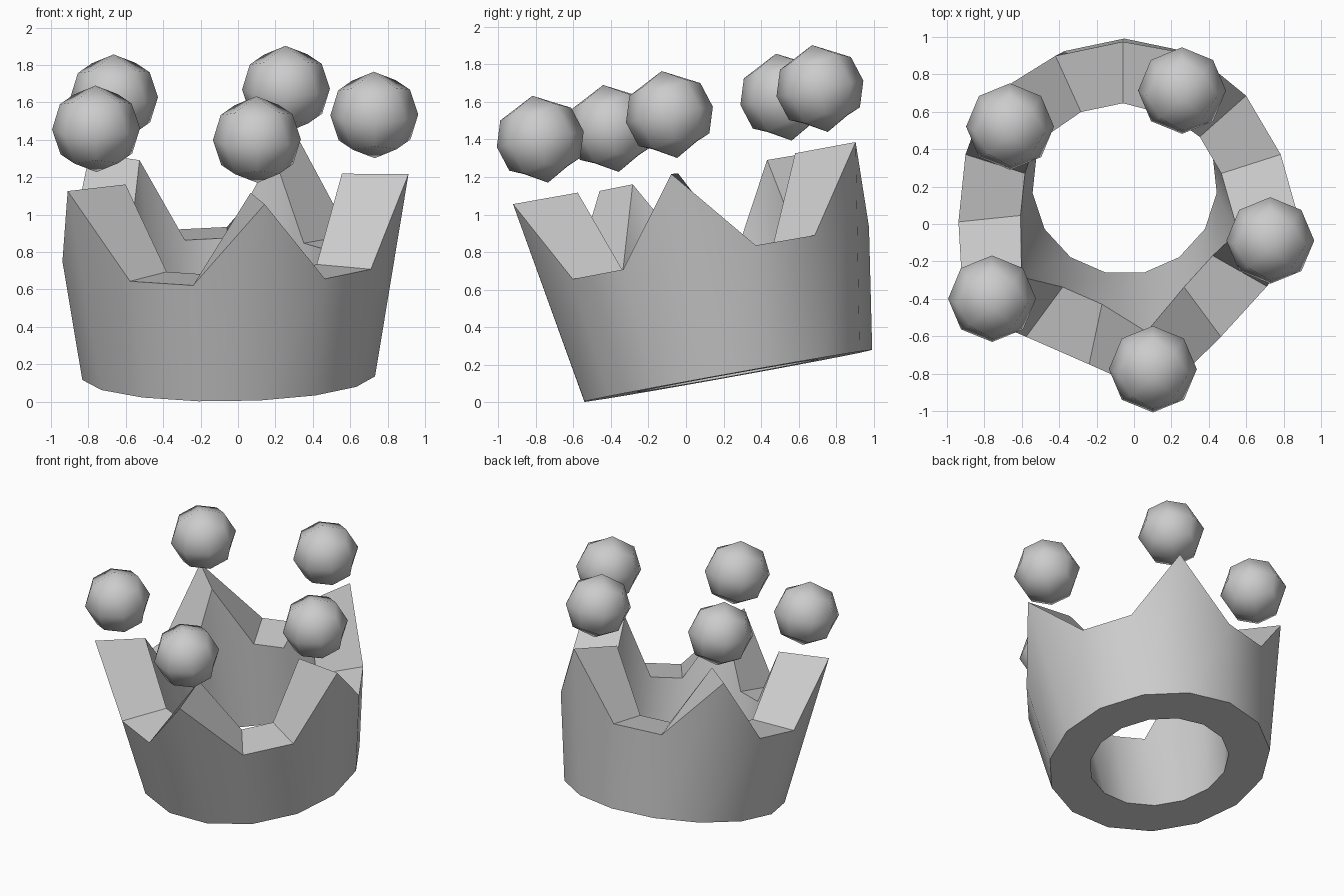
import bpy, bmesh, math
from mathutils import Matrix, Vector, Euler

if "Cube" in bpy.data.objects:
    bpy.data.objects.remove(bpy.data.objects["Cube"])

PEAKS, STEPS = 5, 15
START = math.radians(66)          # direction of the back peak
FRAME = (Matrix.Translation((-0.05, 0.217, 0.14))
         @ Euler((math.radians(10.2), math.radians(-0.7), 0)).to_matrix().to_4x4())


def finish(bm, name, angle):
    bmesh.ops.recalc_face_normals(bm, faces=bm.faces[:])
    mesh = bpy.data.meshes.new(name)
    bm.to_mesh(mesh)
    bm.free()
    obj = bpy.data.objects.new(name, mesh)
    bpy.context.collection.objects.link(obj)
    bpy.ops.object.select_all(action='DESELECT')
    obj.select_set(True)
    bpy.context.view_layer.objects.active = obj
    bpy.ops.object.shade_smooth_by_angle(angle=math.radians(angle))
    return obj


def polar(radius, angle, z):
    return Vector((radius * math.cos(angle), radius * math.sin(angle), z))


# Crown band: four-point wall section swept round, every third one a tall peak
bm = bmesh.new()
valley = [(0.495, 0), (0.787, 0), (0.886, 0.647), (0.552, 0.647)]
peak = [(0.495, 0), (0.787, 0), (0.98, 1.10), (0.622, 1.10)]
sections = []
for i in range(STEPS):
    a = START + math.tau * i / STEPS
    profile = peak if i % 3 == 0 else valley
    sections.append([bm.verts.new(FRAME @ polar(r, a, z)) for r, z in profile])
for i, s in enumerate(sections):
    t = sections[(i + 1) % STEPS]
    for k in range(4):
        n = (k + 1) % 4
        bm.faces.new((s[k], t[k], t[n], s[n]))
finish(bm, "crown_band", 32)

# Floating balls above the peaks: low-poly rounded cubes
for i in range(PEAKS):
    bm = bmesh.new()
    bmesh.ops.create_cube(bm, size=2)
    bmesh.ops.subdivide_edges(bm, edges=bm.edges[:], cuts=1, use_grid_fill=True)
    for v in bm.verts:
        v.co = v.co.normalized() * 0.235
    centre = polar(0.80, START + math.tau * i / PEAKS, 1.415) + Vector((0, 0.028, 0))
    bm.transform(FRAME @ Matrix.Translation(centre) @ Matrix.Rotation(math.radians(45), 4, 'Z'))
    finish(bm, f"ball_{i + 1}", 60)
